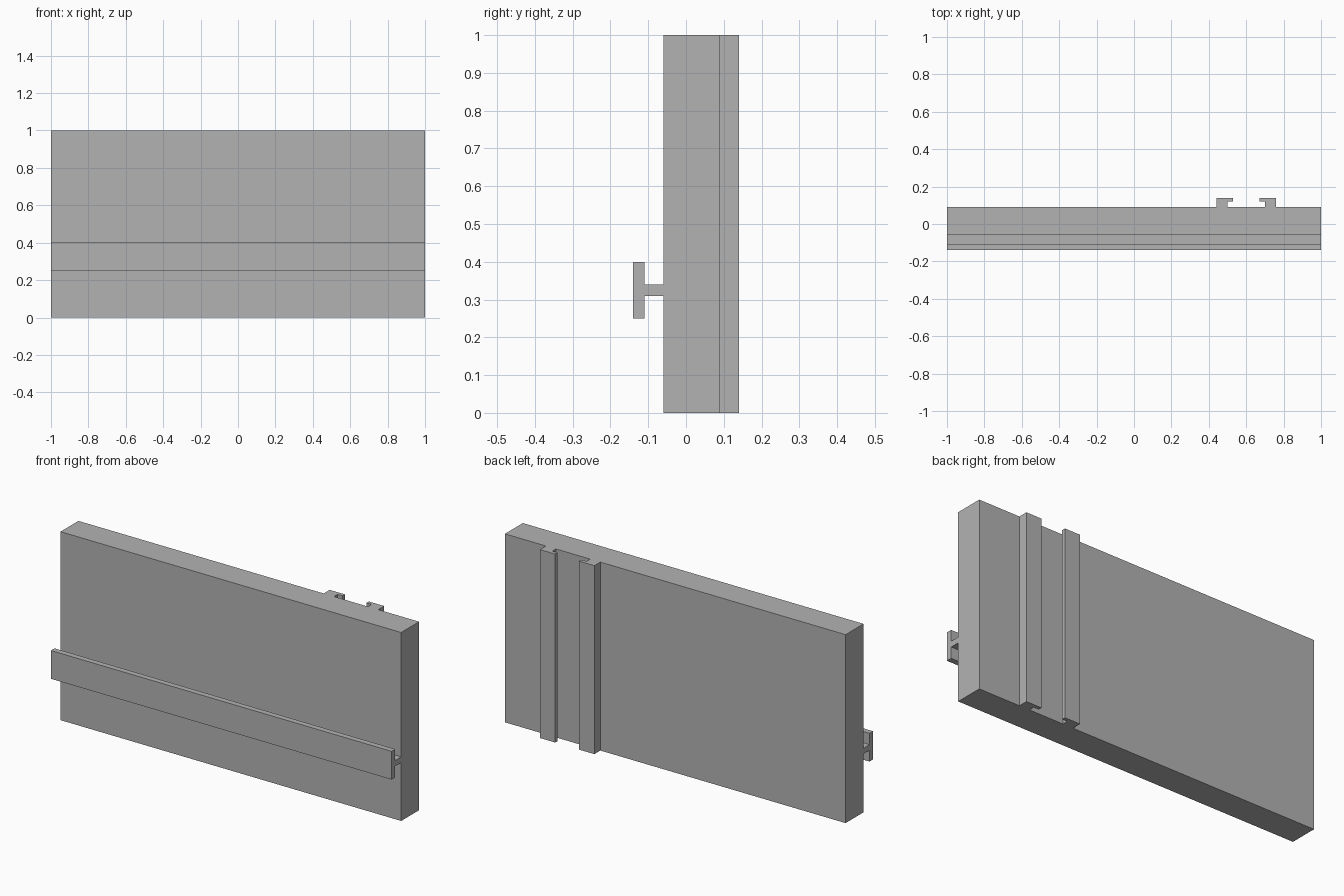
import bpy
import bmesh
from mathutils import Vector

cube = bpy.data.objects.get("Cube")
if cube:
    bpy.data.objects.remove(cube, do_unlink=True)

grey = bpy.data.materials.new("plain grey")
grey.use_nodes = True
colour = (0.45, 0.45, 0.45, 1)
grey.diffuse_color = colour
grey.node_tree.nodes["Principled BSDF"].inputs["Base Color"].default_value = colour


def extrude_profile(name, points, direction):
    """Sweep a closed flat outline along a straight direction."""
    bm = bmesh.new()
    face = bm.faces.new([bm.verts.new(p) for p in points])
    swept = bmesh.ops.extrude_face_region(bm, geom=[face])
    top = [v for v in swept["geom"] if isinstance(v, bmesh.types.BMVert)]
    bmesh.ops.translate(bm, verts=top, vec=Vector(direction))
    bmesh.ops.recalc_face_normals(bm, faces=bm.faces)
    mesh = bpy.data.meshes.new(name)
    bm.to_mesh(mesh)
    bm.free()
    mesh.materials.append(grey)
    obj = bpy.data.objects.new(name, mesh)
    bpy.context.collection.objects.link(obj)
    return obj


FRONT, BACK = -0.06, 0.09

# Upright panel
outline = [(-1, FRONT, 0), (1, FRONT, 0), (1, BACK, 0), (-1, BACK, 0)]
extrude_profile("panel", outline, (0, 0, 1))

# Horizontal T rail along the front
tee = [(FRONT, 0.31), (-0.11, 0.31), (-0.11, 0.25), (-0.14, 0.25),
       (-0.14, 0.40), (-0.11, 0.40), (-0.11, 0.34), (FRONT, 0.34)]
extrude_profile("front_t_rail", [(-1, y, z) for y, z in tee], (2, 0, 0))

# Pair of facing hooked guides on the back, mirrored about the slot centre
SLOT_X = 0.60
hook = [(0.16, BACK), (0.16, 0.14), (0.07, 0.14),
        (0.07, 0.12), (0.10, 0.12), (0.10, BACK)]
for side, sign in (("left", 1), ("right", -1)):
    points = [(SLOT_X + sign * x, y, 0) for x, y in hook]
    extrude_profile(side + "_back_guide", points, (0, 0, 1))
